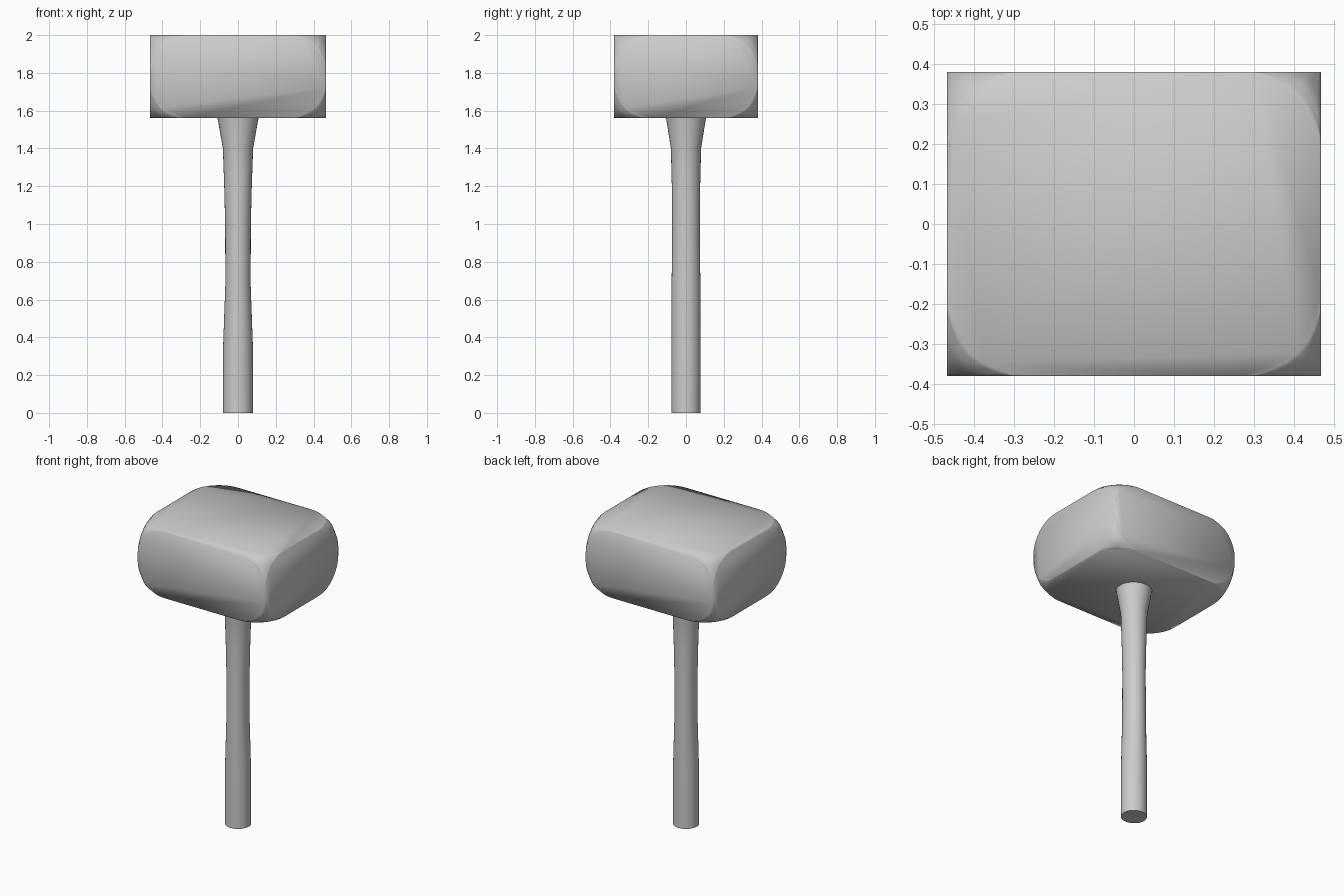
import bpy, bmesh
from math import cos, sin, pi, radians

if "Cube" in bpy.data.objects:
    bpy.data.objects.remove(bpy.data.objects["Cube"])


def make_object(name, bm):
    bmesh.ops.recalc_face_normals(bm, faces=bm.faces[:])
    mesh = bpy.data.meshes.new(name)
    bm.to_mesh(mesh)
    bm.free()
    obj = bpy.data.objects.new(name, mesh)
    bpy.context.collection.objects.link(obj)
    return obj


# Mallet head: a block whose eight corners are rounded, edges left crisp
bm = bmesh.new()
bmesh.ops.create_cube(bm, size=1)
for v in bm.verts:
    v.co.x *= 0.934
    v.co.y *= 0.76
    v.co.z = v.co.z * 0.44 + 1.78
bmesh.ops.bevel(bm, geom=bm.verts[:], offset=0.2, offset_type='OFFSET',
                segments=8, profile=0.5, affect='VERTICES', clamp_overlap=True)
for f in bm.faces:
    f.smooth = True
head = make_object("mallet_head", bm)

# Handle: lofted oval rings (z, x radius, y radius), flared under the head
RINGS = [(0, 0.079, 0.077), (0.35, 0.079, 0.077), (0.68, 0.067, 0.076),
         (1.0, 0.068, 0.073), (1.2, 0.073, 0.075), (1.4, 0.08, 0.08),
         (1.57, 0.11, 0.107)]
SIDES = 32
bm = bmesh.new()
loops = [[bm.verts.new((rx * cos(2 * pi * i / SIDES), ry * sin(2 * pi * i / SIDES), z))
          for i in range(SIDES)] for z, rx, ry in RINGS]
for a, b in zip(loops, loops[1:]):
    for i in range(SIDES):
        j = (i + 1) % SIDES
        bm.faces.new((a[i], a[j], b[j], b[i]))
bm.faces.new(loops[0][::-1])
bm.faces.new(loops[-1])
handle = make_object("handle", bm)
bpy.context.view_layer.objects.active = handle
handle.select_set(True)
bpy.ops.object.shade_smooth_by_angle(angle=radians(40))
